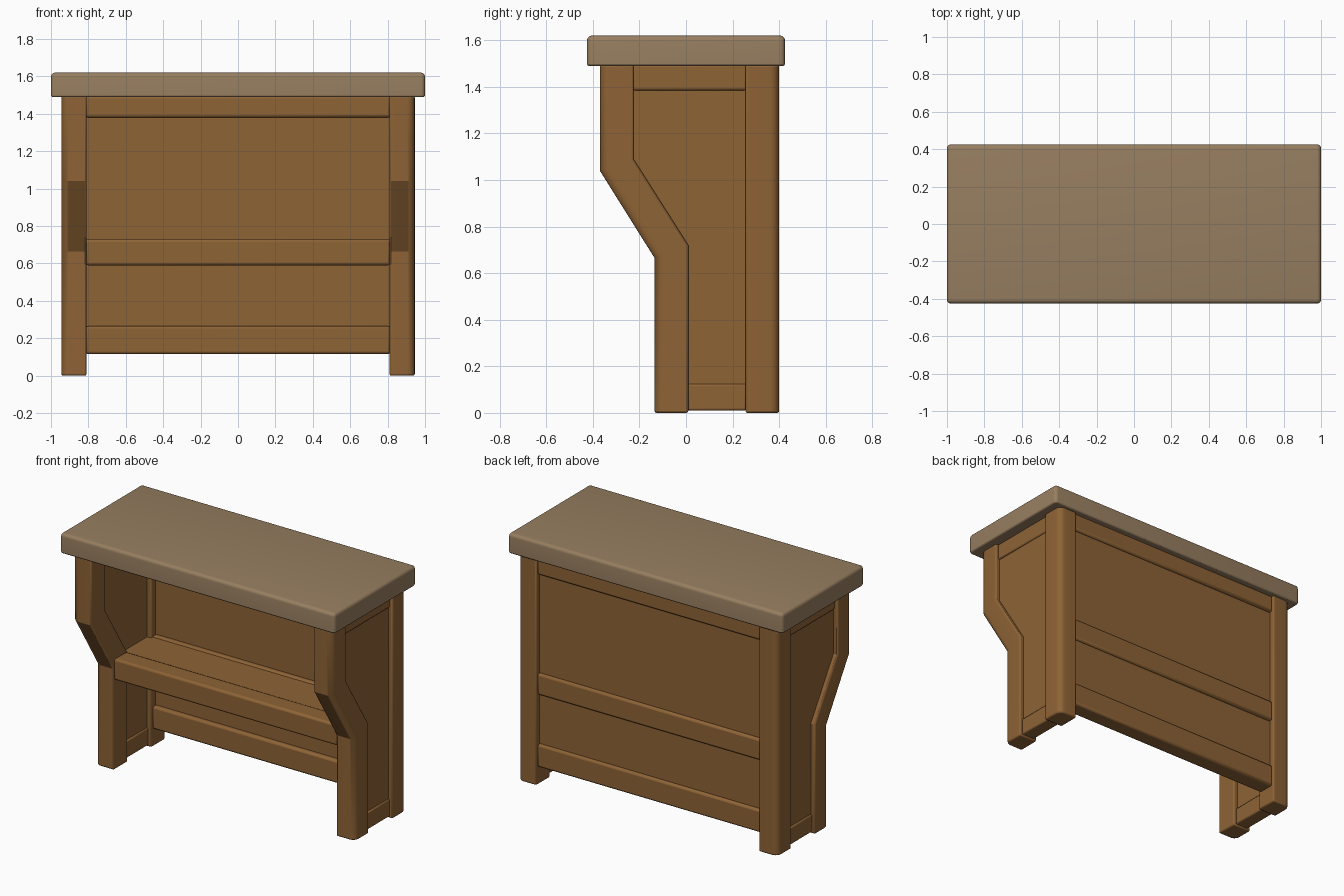
import bpy, bmesh, math

if "Cube" in bpy.data.objects:
    bpy.data.objects.remove(bpy.data.objects["Cube"])


def material(name, color):
    m = bpy.data.materials.new(name)
    m.diffuse_color = (*color, 1)
    m.use_nodes = True
    m.node_tree.nodes["Principled BSDF"].inputs["Base Color"].default_value = m.diffuse_color
    return m


wood = material("wood", (0.27, 0.125, 0.036))
stone = material("top_finish", (0.31, 0.21, 0.118))


def prism(name, profile, x0, x1, mat=wood, big=None, radius=0.04, small=0.009, mirror=False):
    """Extrude a (y, z) profile from x0 to x1; edges passing big() get a large round."""
    bm = bmesh.new()
    f = bm.faces.new([bm.verts.new((x0, y, z)) for y, z in profile])
    ext = bmesh.ops.extrude_face_region(bm, geom=[f])
    for v in ext["geom"]:
        if isinstance(v, bmesh.types.BMVert):
            v.co.x = x1
    bmesh.ops.recalc_face_normals(bm, faces=bm.faces)
    if big:
        edges = [e for e in bm.edges if big(*[v.co for v in e.verts])]
        bmesh.ops.bevel(bm, geom=edges, offset=radius, segments=5, profile=0.5, affect='EDGES')
    me = bpy.data.meshes.new(name)
    bm.to_mesh(me)
    bm.free()
    ob = bpy.data.objects.new(name, me)
    bpy.context.collection.objects.link(ob)
    me.materials.append(mat)
    bpy.ops.object.select_all(action='DESELECT')
    ob.select_set(True)
    bpy.context.view_layer.objects.active = ob
    if small:
        b = ob.modifiers.new("edge_round", 'BEVEL')
        b.width, b.segments = small, 2
        b.limit_method, b.angle_limit = 'ANGLE', math.radians(40)
    if mirror:
        m = ob.modifiers.new("mirror", 'MIRROR')
        m.use_mirror_merge = False
    bpy.ops.object.shade_smooth_by_angle(angle=math.radians(30))
    return ob


def rect(y0, y1, z0, z1):
    return [(y0, z0), (y1, z0), (y1, z1), (y0, z1)]


IN, OUT, TOP = 0.81, 0.945, 1.495

# table top: softly rounded above and at the corners
prism("table_top", rect(-0.425, 0.425, 1.49, 1.62), -1, 1, stone,
      big=lambda a, b: max(a.z, b.z) > 1.6, radius=0.022, small=0.008)

# cranked front legs with a rounded outer corner
front = [(-0.135, 0), (-0.135, 0.665), (-0.37, 1.04), (-0.37, TOP)]
inner = [(-0.225, TOP), (-0.225, 1.09), (0.01, 0.72), (0.01, 0)]
front_pts = {(round(y, 3), round(z, 3)) for y, z in front}


def on_front(a, b):
    return (min(a.x, b.x) > OUT - 0.001 and
            all((round(v.y, 3), round(v.z, 3)) in front_pts for v in (a, b)))


prism("front_leg", front + inner, IN, OUT, big=on_front, mirror=True)

# straight back posts
prism("back_post", rect(0.255, 0.40, 0, TOP), IN, OUT, mirror=True,
      big=lambda a, b: min(a.x, b.x) > OUT - 0.001 and min(a.y, b.y) > 0.39)

# recessed side panels following the leg
prism("side_panel", [(0.0, 0.06), (0.0, 0.72), (-0.235, 1.09), (-0.235, TOP),
                     (0.265, TOP), (0.265, 0.06)], 0.84, 0.915, small=0, mirror=True)

# side rails, top and bottom
prism("side_top_rail", rect(-0.23, 0.26, 1.385, TOP), 0.83, 0.925, mirror=True)
prism("side_bottom_rail", rect(0.005, 0.26, 0.01, 0.125), 0.83, 0.925, mirror=True)

# back panel and its three rails
prism("back_panel", rect(0.30, 0.365, 0.18, TOP), -0.82, 0.82, small=0)
for name, z0, z1 in (("back_top_rail", 1.38, TOP),
                     ("back_middle_rail", 0.59, 0.73),
                     ("back_bottom_rail", 0.115, 0.265)):
    prism(name, rect(0.27, 0.385, z0, z1), -0.815, 0.815, small=0.014)

# shelf: front rail and board behind it
prism("shelf_front_rail", rect(-0.13, 0.0, 0.59, 0.73), -0.815, 0.815, small=0.014)
prism("shelf_board", rect(-0.01, 0.305, 0.61, 0.72), -0.845, 0.845, small=0)
